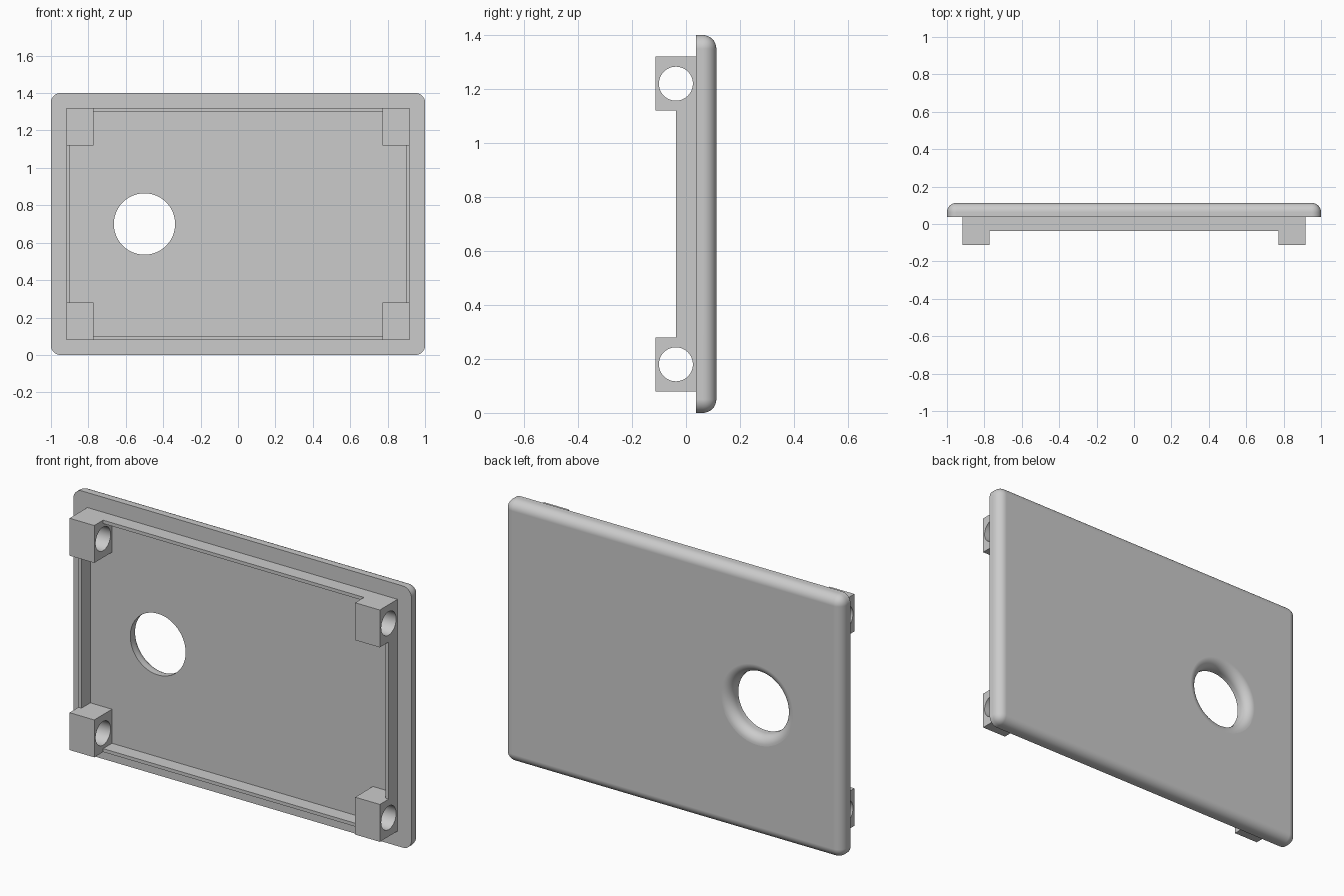
import bpy
import bmesh
import math
from mathutils import Matrix, Vector

if "Cube" in bpy.data.objects:
    bpy.data.objects.remove(bpy.data.objects["Cube"], do_unlink=True)

W, H = 1.0, 1.4                         # half width, full height
FRONT, BACK = 0.0375, 0.1125            # plate faces
LIP_Y, BLOCK_Y = -0.0375, -0.1125       # front of the lip and of the blocks
EDGE = 0.05                             # rounding radius
LIP_X, LIP_Z, LIP_T = 0.918, 0.08, 0.018
BLOCK_W, BLOCK_H = 0.146, 0.2

grey = bpy.data.materials.new("light grey")
grey.use_nodes = True
colour = (0.6, 0.6, 0.6, 1)
grey.diffuse_color = colour
grey.node_tree.nodes["Principled BSDF"].inputs["Base Color"].default_value = colour


def make(name, bm):
    bmesh.ops.recalc_face_normals(bm, faces=bm.faces)
    mesh = bpy.data.meshes.new(name)
    bm.to_mesh(mesh)
    bm.free()
    mesh.materials.append(grey)
    ob = bpy.data.objects.new(name, mesh)
    bpy.context.collection.objects.link(ob)
    return ob


def box_mesh(lo, hi):
    lo, hi = Vector(lo), Vector(hi)
    bm = bmesh.new()
    bmesh.ops.create_cube(bm, size=1, matrix=Matrix.Translation((lo + hi) / 2)
                          @ Matrix.Diagonal((*(hi - lo), 1)))
    return bm


def lathe(name, profile, place, steps=64):
    """Closed solid from (radius, height) points turned about local z."""
    bm = bmesh.new()
    rings = [[bm.verts.new(place @ Vector((r * math.cos(a), r * math.sin(a), h)))
              for a in (2 * math.pi * i / steps for i in range(steps))]
             for r, h in profile]
    for a, b in zip(rings, rings[1:]):
        for i in range(steps):
            j = (i + 1) % steps
            bm.faces.new((a[i], a[j], b[j], b[i]))
    bm.faces.new(rings[0])
    bm.faces.new(rings[-1])
    return make(name, bm)


def apply_all(ob):
    bpy.context.view_layer.update()
    graph = bpy.context.evaluated_depsgraph_get()
    mesh = bpy.data.meshes.new_from_object(ob.evaluated_get(graph))
    ob.modifiers.clear()
    ob.data = mesh


def cut(ob, cutter):
    mod = ob.modifiers.new("hole", 'BOOLEAN')
    mod.operation = 'DIFFERENCE'
    mod.solver = 'EXACT'
    mod.object = cutter
    apply_all(ob)
    bpy.data.objects.remove(cutter, do_unlink=True)


def smooth(ob):
    bpy.ops.object.select_all(action='DESELECT')
    ob.select_set(True)
    bpy.context.view_layer.objects.active = ob
    bpy.ops.object.shade_smooth_by_angle(angle=math.radians(35))
    ob.modifiers.new("flat faces", 'WEIGHTED_NORMAL').keep_sharp = True


# Cover plate, rounded on the back and at the corners
bm = box_mesh((-W, FRONT, 0), (W, BACK, H))
rounded = [e for e in bm.edges if any(v.co.y > BACK - 0.01 for v in e.verts)]
bmesh.ops.bevel(bm, geom=rounded, offset=EDGE, segments=8, profile=0.5,
                affect='EDGES', clamp_overlap=False)
plate = make("cover_plate", bm)

# Round opening, flared towards the back
R = 0.164
profile = [(R, -0.05)]
for i in range(9):
    a = math.pi / 2 * i / 8
    profile.append((R + EDGE * (1 - math.cos(a)),
                    BACK - EDGE + EDGE * math.sin(a)))
profile.append((R + EDGE, BACK + 0.05))
place = Matrix.Translation((-W / 2, 0, H / 2)) @ Matrix.Rotation(-math.pi / 2, 4, 'X')
cut(plate, lathe("opening_cutter", profile, place))
smooth(plate)

# Corner blocks, each bored from side to side
for side, sx in (("left", 1), ("right", -1)):
    for level, z in (("lower", LIP_Z), ("upper", H - LIP_Z - BLOCK_H)):
        x0, x1 = sorted((sx * LIP_X, sx * (LIP_X - BLOCK_W)))
        block = make(f"{level}_{side}_block",
                     box_mesh((x0, BLOCK_Y, z), (x1, FRONT, z + BLOCK_H)))
        place = (Matrix.Translation((0, LIP_Y, z + BLOCK_H / 2))
                 @ Matrix.Rotation(math.pi / 2, 4, 'Y'))
        bore = [(0.063, x0 - 0.1), (0.063, x1 + 0.1)]
        cut(block, lathe("bore_cutter", bore, place, 48))
        smooth(block)

# Thin lip between the blocks
bx = LIP_X - BLOCK_W
bz = LIP_Z + BLOCK_H
for name, z in (("lower_lip", LIP_Z), ("upper_lip", H - LIP_Z - LIP_T)):
    make(name, box_mesh((-bx, LIP_Y, z), (bx, FRONT, z + LIP_T)))
for name, x in (("right_lip", -LIP_X), ("left_lip", LIP_X - LIP_T)):
    make(name, box_mesh((x, LIP_Y, bz), (x + LIP_T, FRONT, H - bz)))
